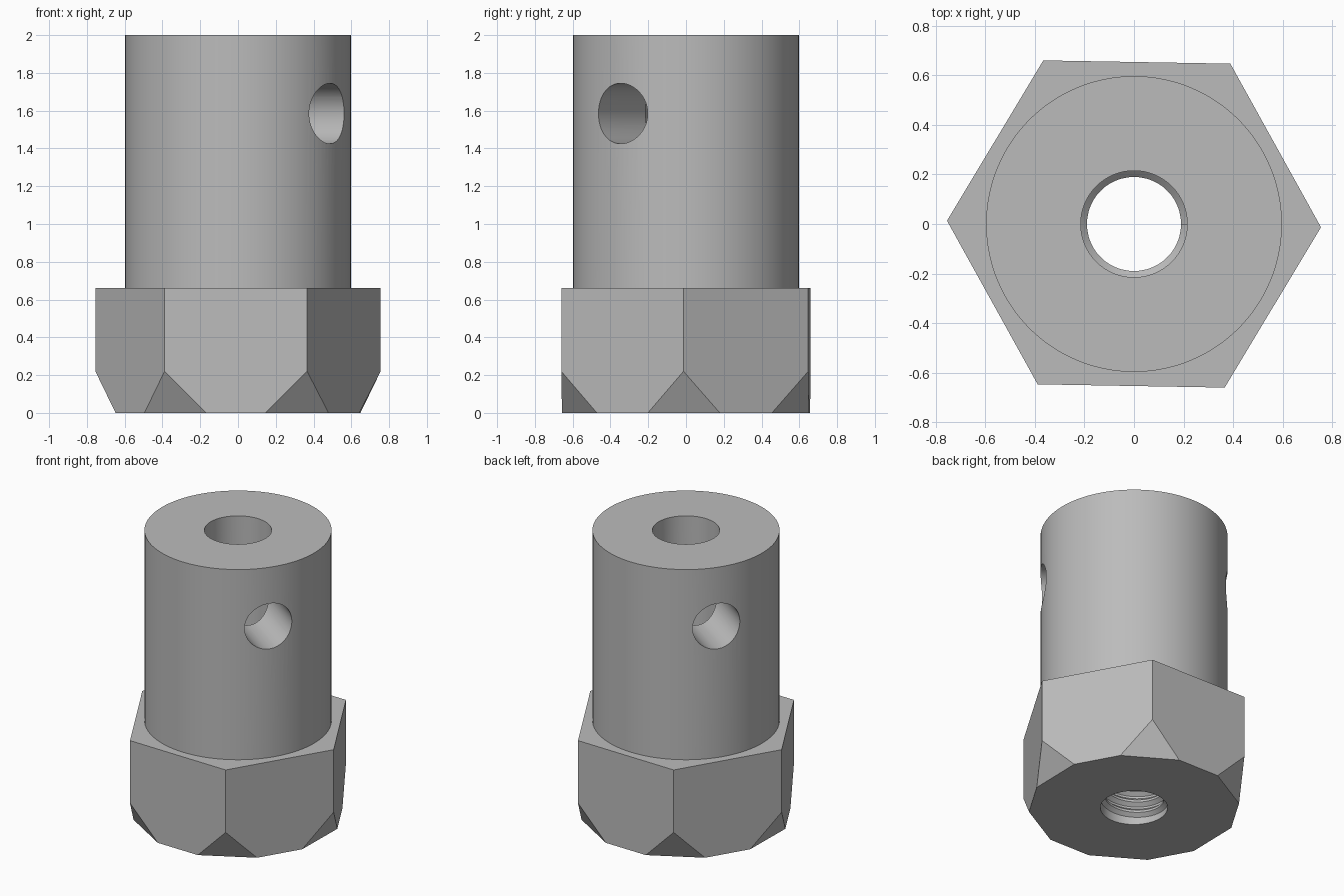
import bpy, bmesh
from math import pi, sin, cos, radians
from mathutils import Matrix, Vector

old = bpy.data.objects.get("Cube")
if old:
    bpy.data.objects.remove(old, do_unlink=True)

steel = bpy.data.materials.new("steel_grey")
steel.use_nodes = True
GREY = (0.5, 0.5, 0.5, 1)
steel.diffuse_color = GREY
steel.node_tree.nodes["Principled BSDF"].inputs["Base Color"].default_value = GREY


def make_object(name, bm):
    bmesh.ops.recalc_face_normals(bm, faces=bm.faces)
    mesh = bpy.data.meshes.new(name)
    bm.to_mesh(mesh)
    bm.free()
    mesh.materials.append(steel)
    obj = bpy.data.objects.new(name, mesh)
    bpy.context.collection.objects.link(obj)
    return obj


def prism(radius, length, sides, matrix):
    bm = bmesh.new()
    bmesh.ops.create_cone(bm, cap_ends=True, segments=sides, radius1=radius,
                          radius2=radius, depth=length, matrix=matrix)
    return bm


def combine(target, tool, operation):
    mod = target.modifiers.new(operation, "BOOLEAN")
    mod.operation = operation
    mod.solver = "EXACT"
    mod.object = tool
    bpy.context.view_layer.objects.active = target
    bpy.ops.object.modifier_apply(modifier=mod.name)
    bpy.data.objects.remove(tool, do_unlink=True)


def smooth(obj):
    bpy.ops.object.select_all(action="DESELECT")
    obj.select_set(True)
    bpy.context.view_layer.objects.active = obj
    bpy.ops.object.shade_smooth_by_angle(angle=radians(30))


# Hex base with its lower corners cut off by slanted planes
HEX_R, HEX_H, TURN = 0.755, 0.66, radians(-1)
bm = prism(HEX_R, HEX_H, 6,
           Matrix.Translation((0, 0, HEX_H / 2)) @ Matrix.Rotation(TURN + pi / 2, 4, "Z"))
for i in range(6):
    a = TURN + i * pi / 3
    cut = bmesh.ops.bisect_plane(
        bm, geom=bm.verts[:] + bm.edges[:] + bm.faces[:], clear_outer=True,
        plane_co=Vector((HEX_R * cos(a), HEX_R * sin(a), 0.22)),
        plane_no=Vector((2 * cos(a), 2 * sin(a), -1)))
    edges = [e for e in cut["geom_cut"] if isinstance(e, bmesh.types.BMEdge)]
    bmesh.ops.contextual_create(bm, geom=edges)
coupling = make_object("coupling_body", bm)

# Round shaft sleeve, joined to the hex
sleeve = make_object("sleeve", prism(0.597, 1.7, 128, Matrix.Translation((0, 0, 1.15))))
combine(coupling, sleeve, "UNION")

# Central bore
BORE = 0.215
bore = make_object("bore_cutter", prism(BORE, 3, 64, Matrix.Translation((0, 0, 1))))
combine(coupling, bore, "DIFFERENCE")

# Cross pin hole through both walls
cross = Matrix.Translation((0, 0, 1.585)) @ Matrix.Rotation(radians(-35.4), 4, "Z") \
    @ Matrix.Rotation(pi / 2, 4, "Y")
combine(coupling, make_object("pin_cutter", prism(0.16, 2, 64, cross)), "DIFFERENCE")
smooth(coupling)

# Helical thread ridge inside the lower bore
PITCH, STEPS, TURNS = 0.076, 48, 8
bm = bmesh.new()
previous = None
for i in range(STEPS * TURNS + 1):
    a = 2 * pi * i / STEPS
    z = 0.035 + PITCH * i / STEPS
    row = [bm.verts.new((r * cos(a), r * sin(a), z + dz))
           for r, dz in ((BORE + 0.004, -0.034), (0.19, -0.008),
                         (0.19, 0.008), (BORE + 0.004, 0.034))]
    if previous:
        for k in range(4):
            n = (k + 1) % 4
            bm.faces.new((previous[k], previous[n], row[n], row[k]))
    else:
        bm.faces.new(row)
    previous = row
bm.faces.new(previous)
smooth(make_object("internal_thread", bm))
